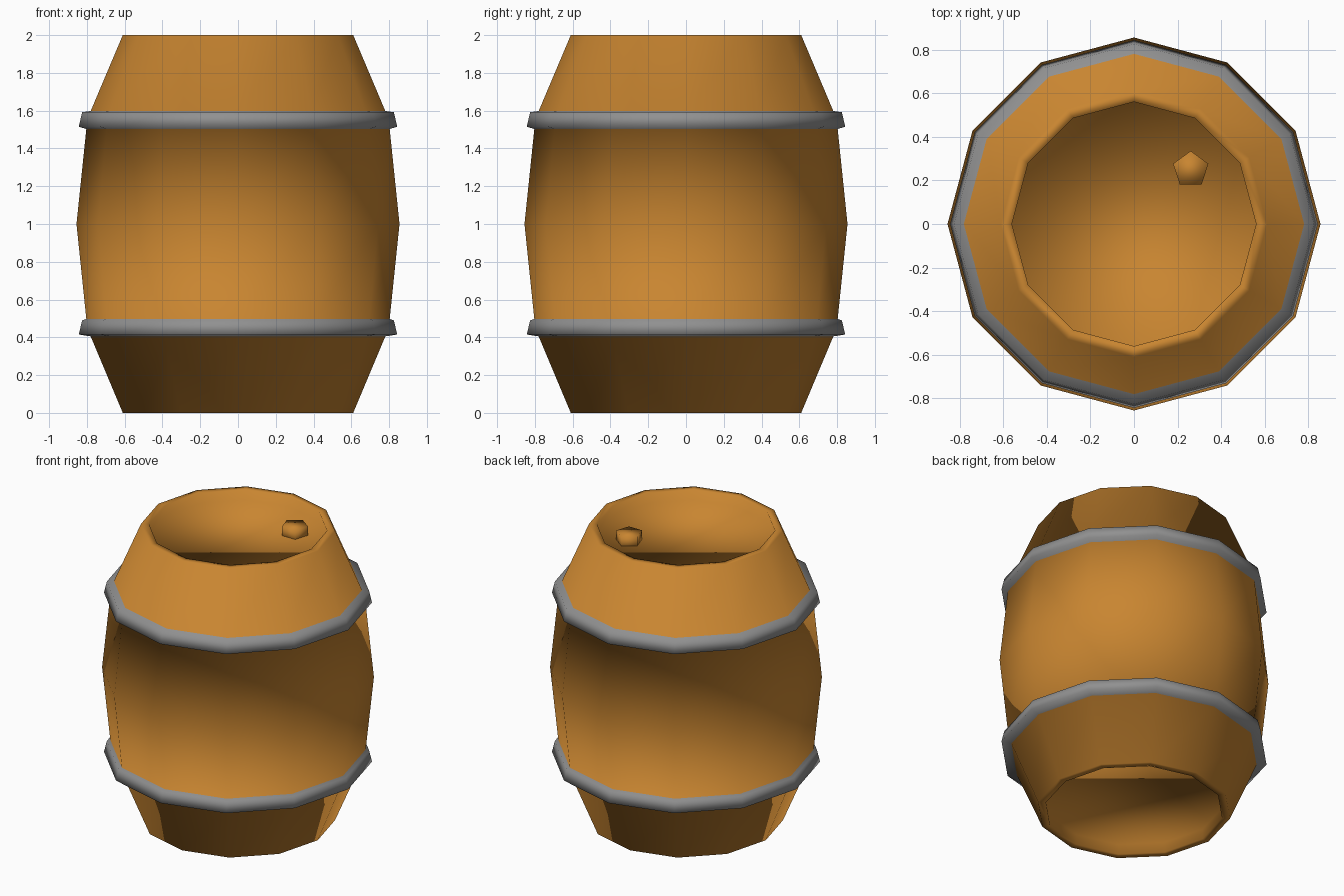
import bpy, math

if "Cube" in bpy.data.objects:
    bpy.data.objects.remove(bpy.data.objects["Cube"])

def material(name, rgb):
    m = bpy.data.materials.new(name)
    m.diffuse_color = (*rgb, 1)
    m.use_nodes = True
    m.node_tree.nodes["Principled BSDF"].inputs["Base Color"].default_value = m.diffuse_color
    return m

wood = material("oak wood", (0.58, 0.235, 0.03))
steel = material("grey steel", (0.28, 0.28, 0.28))

def revolve(name, profile, sides, start=0.0, centre=(0, 0), hoop_spans=()):
    """Spin a (radius, z) profile and cap both ends; hoop spans become steel."""
    verts = [(centre[0] + r * math.cos(start + math.tau * i / sides),
              centre[1] + r * math.sin(start + math.tau * i / sides), z)
             for r, z in profile for i in range(sides)]
    faces, mats = [], []
    for k in range(len(profile) - 1):
        for i in range(sides):
            j = (i + 1) % sides
            faces.append((k * sides + i, k * sides + j,
                          (k + 1) * sides + j, (k + 1) * sides + i))
            mats.append(1 if k in hoop_spans else 0)
    last = (len(profile) - 1) * sides
    faces += [tuple(reversed(range(sides))), tuple(range(last, last + sides))]
    mats += [0, 0]
    mesh = bpy.data.meshes.new(name)
    mesh.from_pydata(verts, [], faces)
    mesh.materials.append(wood)
    if hoop_spans:
        mesh.materials.append(steel)
    for p, m in zip(mesh.polygons, mats):
        p.material_index = m
        p.use_smooth = True
    mesh.update()
    ob = bpy.data.objects.new(name, mesh)
    bpy.context.collection.objects.link(ob)
    return ob

# Barrel: recessed base, staves with two raised hoops, rim and recessed lid
profile = [(0.56, 0.07), (0.56, 0.0), (0.61, 0.0),
           (0.78, 0.405), (0.843, 0.415), (0.825, 0.49), (0.803, 0.497),
           (0.855, 1.0),
           (0.803, 1.503), (0.843, 1.515), (0.825, 1.592), (0.78, 1.598),
           (0.61, 2.0), (0.56, 2.0), (0.56, 1.93)]
revolve("barrel", profile, 12, hoop_spans=(3, 4, 5, 8, 9, 10))

# Five-sided stopper standing in the lid
revolve("stopper", [(0.085, 1.9), (0.085, 1.993)], 5,
        start=math.pi / 2, centre=(0.26, 0.25))
